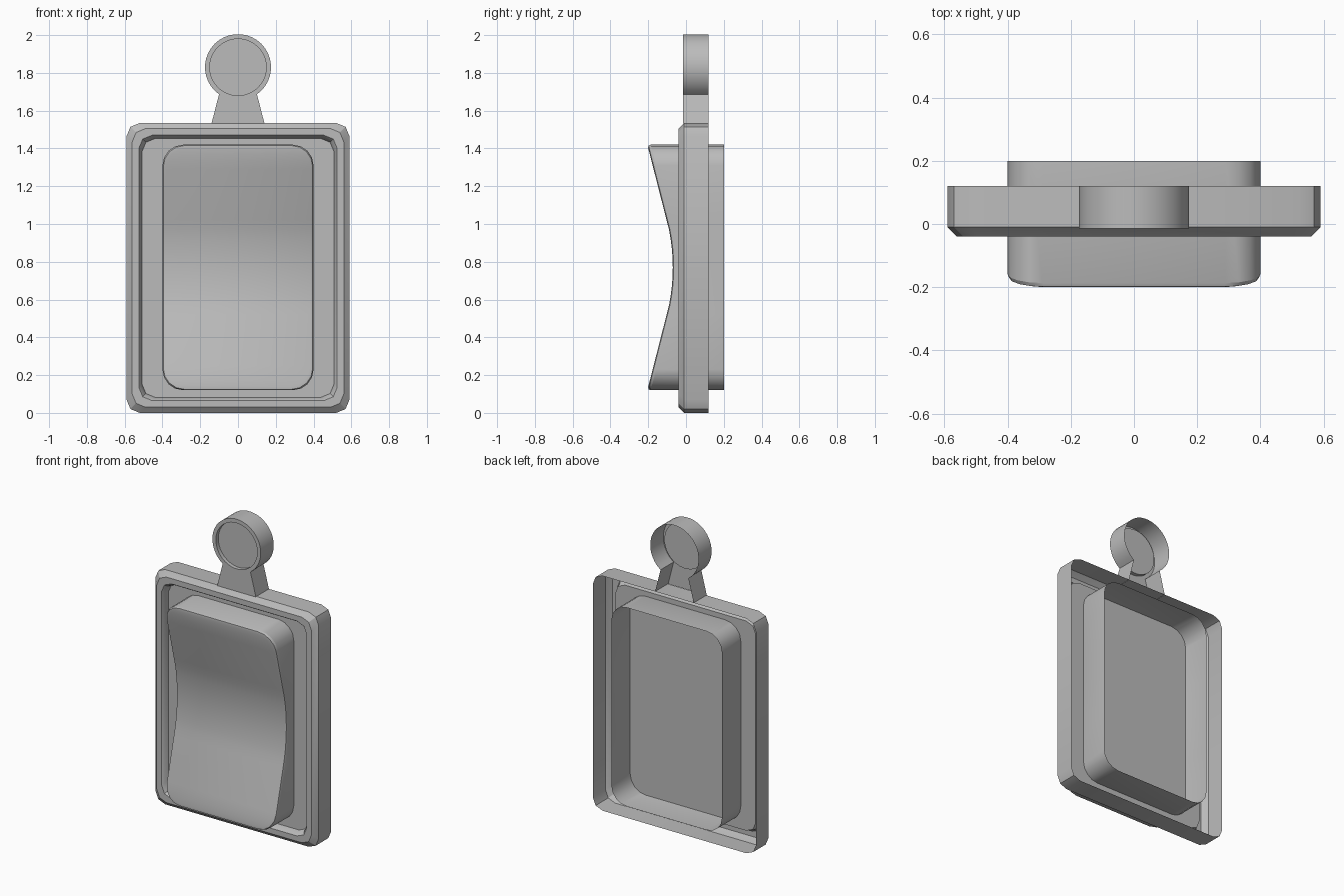
import bpy, bmesh
from math import sin, cos, pi, radians

if "Cube" in bpy.data.objects:
    bpy.data.objects.remove(bpy.data.objects["Cube"], do_unlink=True)

grey = bpy.data.materials.new("plain grey")
grey.use_nodes = True
GREY = (0.5, 0.5, 0.5, 1)
grey.diffuse_color = GREY
grey.node_tree.nodes["Principled BSDF"].inputs["Base Color"].default_value = GREY


def finish(name, bm):
    bmesh.ops.remove_doubles(bm, verts=bm.verts, dist=0.0001)
    mesh = bpy.data.meshes.new(name)
    bmesh.ops.recalc_face_normals(bm, faces=bm.faces)
    bm.to_mesh(mesh)
    bm.free()
    mesh.materials.append(grey)
    obj = bpy.data.objects.new(name, mesh)
    bpy.context.collection.objects.link(obj)
    bpy.ops.object.select_all(action='DESELECT')
    obj.select_set(True)
    bpy.context.view_layer.objects.active = obj
    bpy.ops.object.shade_smooth_by_angle(angle=radians(25))
    return obj


def rounded_loop(half_w, z0, z1, r, segs, inset=0, levels=()):
    """Rounded rectangle: right side from top to bottom, then mirrored back up."""
    w, z0, z1 = half_w - inset, z0 + inset, z1 - inset
    arc = [(sin(a), cos(a)) for a in (pi / 2 * i / segs for i in range(segs + 1))]
    right = [(w - r + r * s, z1 - r + r * c) for s, c in arc]
    right += [(w, z) for z in levels]
    right += [(w - r + r * s, z0 + r - r * c) for s, c in reversed(arc)]
    return right + [(-x, z) for x, z in reversed(right)]


def loft(name, loops):
    """Skin successive loops and close the last one with strips across x."""
    bm = bmesh.new()
    rings = [[bm.verts.new(p) for p in loop] for loop in loops]
    n = len(rings[0])
    for a, b in zip(rings, rings[1:]):
        for i in range(n):
            j = (i + 1) % n
            bm.faces.new((a[i], a[j], b[j], b[i]))
    cap = rings[-1]
    for i in range(n // 2 - 1):
        bm.faces.new((cap[i], cap[i + 1], cap[n - 2 - i], cap[n - 1 - i]))
    return finish(name, bm)


# Frame: chamfered rim with a recessed plate, open at the back
steps = [(0, 0.12), (0, -0.01), (0.03, -0.04), (0.065, -0.04),
         (0.075, -0.025), (0.082, 0.005)]
loft("frame", [[(x, y, z) for x, z in rounded_loop(0.59, 0, 1.535, 0.07, 2, inset)]
               for inset, y in steps])

# Rocker: tall rounded shell with a hollowed front
MID = 0.77


def dish(z):
    d = abs(z - MID)
    return -0.07 - 0.5 * d * d if d < 0.2 else -0.09 - 0.255 * (d - 0.2)


levels = [MID + 0.05 * k for k in range(5, -6, -1)]
loops = []
for inset, lift in [(0, None), (0, 0.018), (0.005, 0.005), (0.018, 0)]:
    outline = rounded_loop(0.4, 0.12, 1.42, 0.11, 4, inset, levels)
    loops.append([(x, 0.2 if lift is None else dish(z) + lift, z) for x, z in outline])
loft("rocker", loops)

# Lamp: round head with a sunken disc, on a tapering open-backed neck
FRONT, BACK, SIDES, NECK = -0.015, 0.12, 36, 4
bm = bmesh.new()


def circle(r, y):
    angles = [2 * pi * (i + 0.5) / SIDES for i in range(SIDES)]
    return [bm.verts.new((r * sin(a), y, 1.83 - r * cos(a))) for a in angles]


back, front = circle(0.175, BACK), circle(0.175, FRONT)
lip, floor = circle(0.15, FRONT), circle(0.15, 0.01)
for i in range(SIDES):
    j = (i + 1) % SIDES
    if NECK - 1 <= i < SIDES - NECK:
        bm.faces.new((back[i], back[j], front[j], front[i]))
    bm.faces.new((front[i], front[j], lip[j], lip[i]))
    bm.faces.new((lip[i], lip[j], floor[j], floor[i]))
bm.faces.new(floor)
feet = {(s, y): bm.verts.new((s * 0.14, y, 1.533)) for s in (1, -1) for y in (FRONT, BACK)}
under = front[-NECK:] + front[:NECK]
bm.faces.new(under + [feet[1, FRONT], feet[-1, FRONT]])
for s, k in ((1, NECK - 1), (-1, -NECK)):
    bm.faces.new((front[k], back[k], feet[s, BACK], feet[s, FRONT]))
finish("lamp_and_neck", bm)
